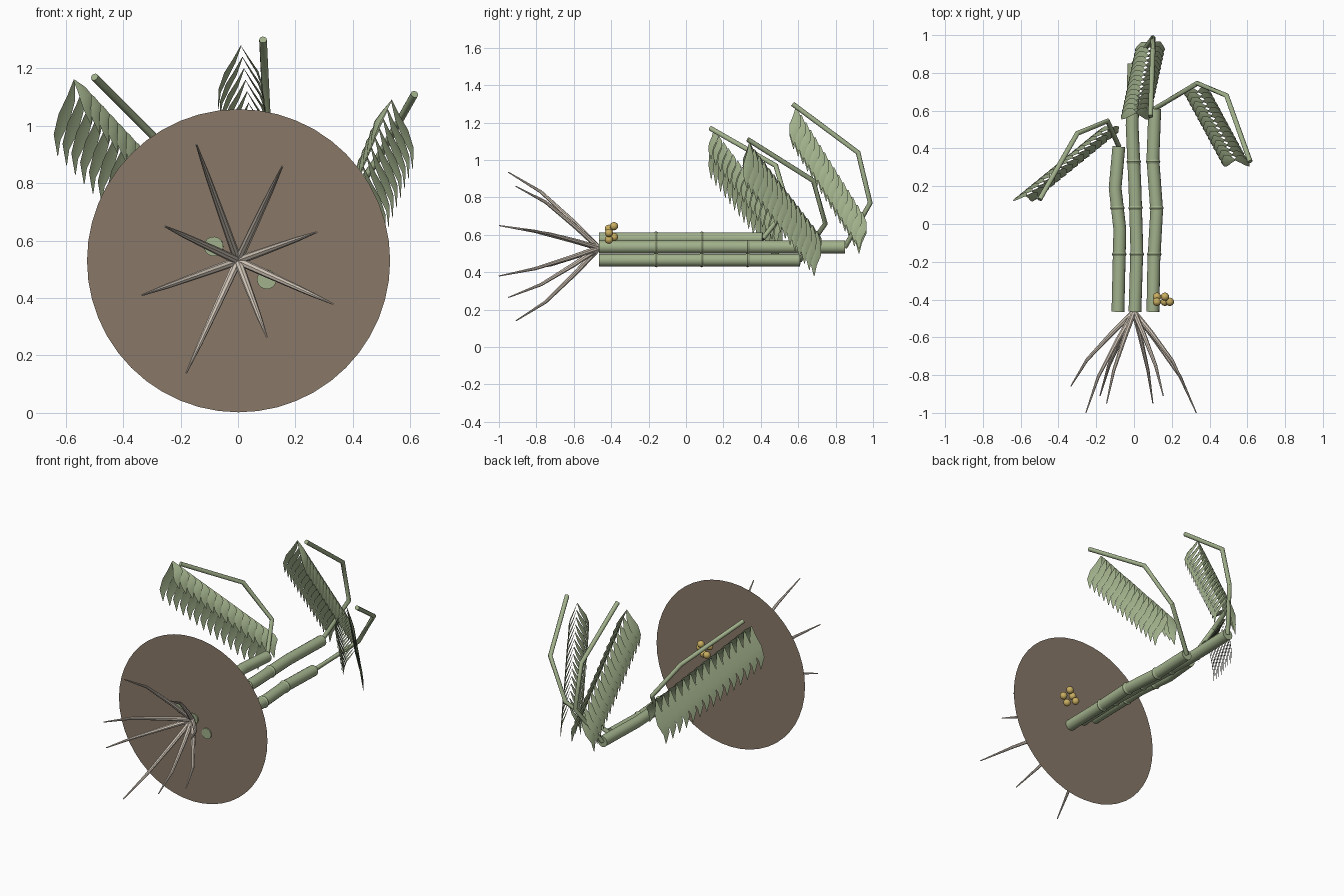
import bpy, bmesh, math
from mathutils import Vector as V

cube = bpy.data.objects.get("Cube")
if cube:
    bpy.data.objects.remove(cube, do_unlink=True)


def material(name, rgb):
    m = bpy.data.materials.new(name)
    m.use_nodes = True
    m.diffuse_color = (*rgb, 1)
    m.node_tree.nodes["Principled BSDF"].inputs["Base Color"].default_value = (*rgb, 1)
    return m


GREEN = material("leaf_green", (0.36, 0.44, 0.26))
BROWN = material("soil_brown", (0.25, 0.19, 0.14))
PALE = material("root_pale", (0.67, 0.59, 0.50))
GOLD = material("berry_gold", (0.58, 0.42, 0.12))


def finish(bm, name, mat, smooth=True):
    mesh = bpy.data.meshes.new(name)
    bm.to_mesh(mesh)
    bm.free()
    mesh.materials.append(mat)
    ob = bpy.data.objects.new(name, mesh)
    bpy.context.collection.objects.link(ob)
    if smooth:
        bpy.ops.object.select_all(action="DESELECT")
        ob.select_set(True)
        bpy.context.view_layer.objects.active = ob
        bpy.ops.object.shade_smooth_by_angle(angle=math.radians(40))
    return ob


def tube(bm, path, radii, sides=10):
    """Sweep a capped round section along a path."""
    path = [V(p) for p in path]
    rings = []
    for i, p in enumerate(path):
        before, after = path[max(i - 1, 0)], path[min(i + 1, len(path) - 1)]
        t = ((p - before).normalized() + (after - p).normalized()).normalized()
        a = t.cross(V((1, 0, 0.3))).normalized()
        b = t.cross(a)
        turns = [2 * math.pi * k / sides for k in range(sides)]
        rings.append([bm.verts.new(p + radii[i] * (a * math.cos(u) + b * math.sin(u)))
                      for u in turns])
    for r, s in zip(rings, rings[1:]):
        for k in range(sides):
            n = (k + 1) % sides
            bm.faces.new((r[k], r[n], s[n], s[k]))
    bm.faces.new(rings[0][::-1])
    bm.faces.new(rings[-1])
    bmesh.ops.recalc_face_normals(bm, faces=bm.faces)


def leaflet(bm, root, reach, along, bow):
    """Pointed, cupped blade hanging from root; along sets its width direction."""
    axis = reach.normalized()
    wide = (along - axis * along.dot(axis)).normalized()
    wide = (wide + bow * 0.35).normalized()
    rows = []
    for t, w in ((0, 0.004), (0.2, 0.022), (0.45, 0.031), (0.75, 0.02), (1, 0.002)):
        mid = root + reach * t + bow * 0.025 * math.sin(math.pi * t)
        mid += along * 0.012 * math.sin(2 * math.pi * t)
        rows.append([bm.verts.new(mid + wide * w * s - bow * 0.25 * w * abs(s))
                     for s in (-1, 0, 1)])
    for r, s in zip(rows, rows[1:]):
        for k in range(2):
            bm.faces.new((r[k], r[k + 1], s[k + 1], s[k]))


# Flat soil disc, facing the front
CENTRE = V((0.002, -0.458, 0.53))
bm = bmesh.new()
rim = [bm.verts.new(CENTRE + 0.528 * V((math.cos(u), 0, math.sin(u))))
       for u in (2 * math.pi * k / 48 for k in range(48))]
bm.faces.new(rim)
finish(bm, "soil_disc", BROWN, False)

# Roots: bent, tapering, fanning out from the stem base
BASE = V((0, -0.465, 0.53))
root_tips = [(-0.145, -0.95, 0.935), (0.155, -0.91, 0.86), (0.275, -0.87, 0.63),
             (0.33, -1.0, 0.38), (0.10, -0.95, 0.265), (-0.18, -0.91, 0.14),
             (-0.335, -0.86, 0.41), (-0.255, -1.0, 0.65)]
bm = bmesh.new()
for tip in root_tips:
    d = V(tip) - BASE
    path = [BASE + V((d.x * r, d.y * y, d.z * r))
            for r, y in ((0, 0), (0.33, 0.27), (0.74, 0.64), (1, 1))]
    tube(bm, path, (0.015, 0.013, 0.009, 0.003), 8)
finish(bm, "roots", PALE)

# Stems with raised node rings: side, height, sideways path, top, ring positions
stems = {
    "right": (0.58, 0.41, (-0.085, -0.08, -0.075, -0.1, -0.08), (-0.16, 0.085)),
    "middle": (0.535, 0.85, (0.005, 0.015, 0.005, -0.01, 0.0), (-0.16, 0.085, 0.33)),
    "left": (0.465, 0.61, (0.1, 0.105, 0.12, 0.1, 0.11), (-0.16, 0.085, 0.33)),
}
for side, (z, top, xs, nodes) in stems.items():
    ys = [-0.465 + (top + 0.465) * k / 4 for k in range(5)]
    bm = bmesh.new()
    tube(bm, [(x, y, z) for x, y in zip(xs, ys)], [0.034] * 5, 16)
    finish(bm, side + "_stem", GREEN)
    bm = bmesh.new()
    for y in nodes:
        k = max(i for i in range(4) if ys[i] <= y)
        f = (y - ys[k]) / (ys[k + 1] - ys[k])
        x = xs[k] + (xs[k + 1] - xs[k]) * f
        tube(bm, [(x, y + o, z) for o in (-0.012, 0, 0.012)], (0.033, 0.039, 0.033), 16)
    finish(bm, side + "_stem_nodes", GREEN)

# Fronds: bent stalk, then the line that the leaflet pairs hang from
fronds = {
    "right": ([(-0.08, 0.41, 0.58), (-0.14, 0.545, 0.75), (-0.30, 0.48, 0.97),
               (-0.50, 0.13, 1.17)], (-0.57, 0.15, 1.16), (-0.14, 0.50, 0.70)),
    "middle": ([(0.0, 0.85, 0.535), (0.10, 0.985, 0.77), (0.10, 0.92, 1.04),
                (0.087, 0.57, 1.30)], (0.01, 0.59, 1.28), (0.085, 0.94, 0.72)),
    "left": ([(0.11, 0.61, 0.465), (0.335, 0.745, 0.66), (0.49, 0.68, 0.89),
              (0.615, 0.33, 1.11)], (0.535, 0.34, 1.09), (0.34, 0.70, 0.62)),
}
PAIRS = 15
for side, (stalk, start, end) in fronds.items():
    bm = bmesh.new()
    tube(bm, stalk, [0.0135] * 4, 10)
    finish(bm, side + "_frond_stalk", GREEN)
    start, end = V(start), V(end)
    along = (end - start).normalized()
    across = V((-along.z, 0, along.x)).normalized()
    bm = bmesh.new()
    for k in range(PAIRS):
        root = start.lerp(end, k / (PAIRS - 1))
        for s in (-1, 1):
            leaflet(bm, root, V((0, -0.015, -0.21)) + across * 0.08 * s, along, across * s)
    finish(bm, side + "_frond_leaflets", GREEN)

# Berry cluster: a ring of five, alternating in depth
bm = bmesh.new()
for k in range(5):
    u = 2 * math.pi * k / 5
    ball = bmesh.ops.create_uvsphere(bm, u_segments=16, v_segments=10, radius=0.022)
    spot = V((0.152 + 0.038 * math.cos(u), -0.385 if k % 2 else -0.412,
              0.61 + 0.038 * math.sin(u)))
    bmesh.ops.translate(bm, verts=ball["verts"], vec=spot)
finish(bm, "berries", GOLD)
